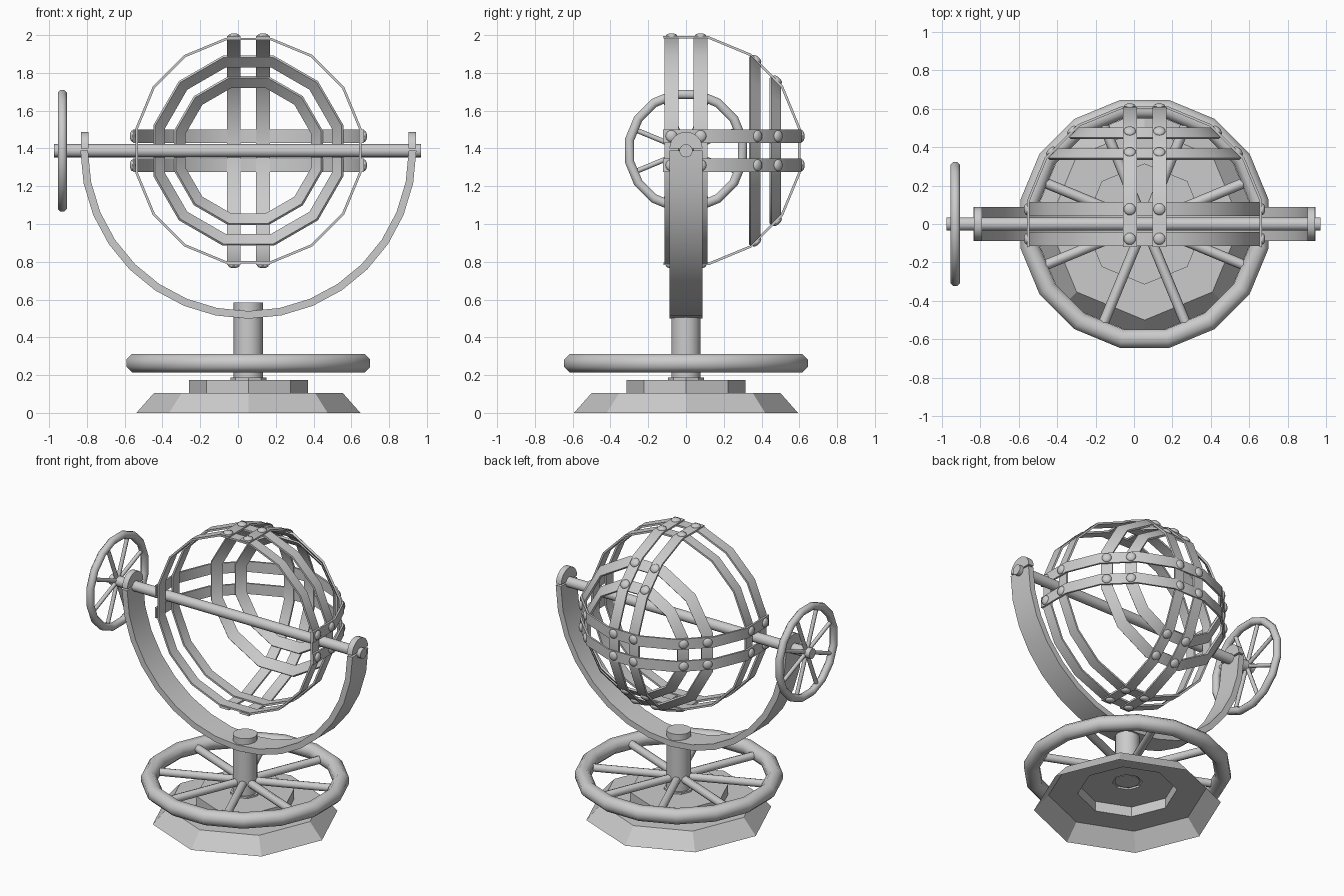
import bpy, bmesh, math
from math import pi, cos, sin, radians
from mathutils import Matrix, Vector

old = bpy.data.objects.get("Cube")
if old:
    bpy.data.objects.remove(old)

GREY = (0.6, 0.6, 0.6, 1)
metal = bpy.data.materials.new("grey_metal")
metal.diffuse_color = GREY
metal.use_nodes = True
metal.node_tree.nodes["Principled BSDF"].inputs["Base Color"].default_value = GREY

CX, AXLE_Z = 0.055, 1.388
HUB = Vector((CX, 0, AXLE_Z))
STEP = pi / 8                      # sixteen-sided hoops


def frame(origin, u, v):
    """Matrix whose sweep plane is spanned by u and v."""
    u, v = Vector(u), Vector(v)
    m = Matrix((u, v, u.cross(v))).transposed().to_4x4()
    return Matrix.Translation(origin) @ m


def finish(name, bm, smooth=30):
    bmesh.ops.recalc_face_normals(bm, faces=bm.faces)
    mesh = bpy.data.meshes.new(name)
    bm.to_mesh(mesh)
    bm.free()
    obj = bpy.data.objects.new(name, mesh)
    bpy.context.collection.objects.link(obj)
    mesh.materials.append(metal)
    bpy.ops.object.select_all(action="DESELECT")
    obj.select_set(True)
    bpy.context.view_layer.objects.active = obj
    bpy.ops.object.shade_smooth_by_angle(angle=radians(smooth))
    return obj


def sweep(name, section, angles, mat, loop=True, shut=True, smooth=30):
    """Turn a (radius, offset) section through the angles."""
    bm = bmesh.new()
    rows = [[bm.verts.new(mat @ Vector((r * cos(a), r * sin(a), w)))
             for r, w in section] for a in angles]
    n, k = len(rows), len(section)
    for i in range(n if loop else n - 1):
        for j in range(k if shut else k - 1):
            p, q = rows[i], rows[(i + 1) % n]
            bm.faces.new((p[j], p[(j + 1) % k], q[(j + 1) % k], q[j]))
    if not loop:
        bm.faces.new(rows[0])
        bm.faces.new(rows[-1])
    bmesh.ops.remove_doubles(bm, verts=bm.verts, dist=0.0001)
    return finish(name, bm, smooth)


def ring_angles(n, shift=0.0):
    return [(i + shift) * 2 * pi / n for i in range(n)]


def rod(bm, a, b, radius, sides):
    a, b = Vector(a), Vector(b)
    rot = (b - a).to_track_quat("Z", "Y").to_matrix().to_4x4()
    bmesh.ops.create_cone(bm, cap_ends=True, segments=sides, radius1=radius,
                          radius2=radius, depth=(b - a).length,
                          matrix=Matrix.Translation((a + b) / 2) @ rot)


def wheel(name, mat, size):
    """Tubular rim with eight spokes."""
    tube = [(size * (0.597 + 0.052 * cos(t)) / cos(pi / 16), size * 0.052 * sin(t))
            for t in ring_angles(8, 0.5)]
    sweep(name + "_rim", tube, ring_angles(16, 0.5), mat, smooth=50)
    bm = bmesh.new()
    for t in ring_angles(8, 0.5):
        tip = Vector((cos(t), sin(t), 0)) * size * 0.59
        rod(bm, mat @ Vector((0, 0, 0)), mat @ tip, size * 0.027, 8)
    finish(name + "_spokes", bm, 50)


def strap_section(outer, thick, mid, width, sides):
    k = 1 / cos(pi / sides)
    lo, hi = mid - width / 2, mid + width / 2
    return [((outer - thick) * k, lo), (outer * k, lo),
            (outer * k, hi), ((outer - thick) * k, hi)]


X, Y, Z = (1, 0, 0), (0, 1, 0), (0, 0, 1)

# Stepped hollow base and pillar
ground = frame((CX, 0, 0), X, Y)
sweep("base", [(0.593, 0), (0.5, 0.105), (0.315, 0.105), (0.315, 0.175),
               (0.095, 0.175), (0.095, 0.187), (0.07, 0.187)],
      ring_angles(8), ground, shut=False)
bm = bmesh.new()
rod(bm, (CX, 0, 0.18), (CX, 0, 0.585), 0.078, 16)
finish("pillar", bm)

# Steering wheels
wheel("turning_wheel", frame((CX, 0, 0.263), X, Y), 1.0)
wheel("tilt_wheel", frame((-0.93, 0, AXLE_Z), Y, Z), 0.5)

# Axle
bm = bmesh.new()
rod(bm, (-0.975, 0, AXLE_Z), (0.97, 0, AXLE_Z), 0.035, 16)
finish("axle", bm)

# Yoke with rounded ends
front = frame(HUB, X, Z)
arc = [pi + i * pi / 16 for i in range(17)]
sweep("yoke", strap_section(0.885, 0.04, 0, 0.175, 16 * 2), arc, front, loop=False)
for side, label in ((-1, "right"), (1, "left")):
    tab = frame((CX + side * 0.867, 0, AXLE_Z + 0.012), Y, Z)
    sweep("yoke_end_" + label, [(0, -0.02), (0.0875, -0.02), (0.0875, 0.02), (0, 0.02)],
          [i * pi / 12 for i in range(13)], tab, loop=False)

# Cage hoops: full rings, then half straps wrapping round the back
GAP, WIDE = 0.077, 0.073
half = [(i - 0.5) * STEP for i in range(10)]
upright = frame(HUB, Y, Z)
level = frame(HUB, Y, X)
for side in (-1, 1):
    sweep("front_hoop", strap_section(0.598, 0.013, side * GAP, WIDE, 16),
          ring_angles(16, 0.5), front)
    # The half straps start just ahead of the hoops and end just ahead of them
    sweep("upright_strap", strap_section(0.606, 0.013, side * GAP, WIDE, 16),
          [a - pi / 2 for a in half][0:1] + [a - pi / 2 for a in half][1:], upright, loop=False)
    sweep("level_strap", strap_section(0.612, 0.013, side * GAP, WIDE, 16),
          [a - pi / 2 for a in half], level, loop=False)

# Slanted rear rings, lying along the 45 degree facets of the cage
diag = Vector((1, 1)).normalized()
along = Vector((-1, 1)).normalized()
for side in (-1, 1):
    section = []
    for depth, slide in ((0.584, -1), (0.598, -1), (0.598, 1), (0.584, 1)):
        p = diag * depth + along * (side * GAP + slide * WIDE / 2)
        section.append((p.x / cos(pi / 12), -p.y))
    sweep("rear_ring", section, ring_angles(12, 0.5), front)

# Rivets wherever straps cross
bm = bmesh.new()
for mat, radius, turns in ((upright, 0.607, (-2, -1, 1, 2)),
                           (level, 0.613, (-2, -1, 0, 1, 2))):
    for turn in turns:
        spin = mat @ Matrix.Rotation(turn * pi / 4, 4, "Z")
        for a in (-GAP, GAP):
            for b in (-GAP, GAP):
                dome = Matrix.Translation((radius, a, b)) @ Matrix.Diagonal((0.5, 1, 1, 1))
                bmesh.ops.create_uvsphere(bm, u_segments=10, v_segments=8,
                                          radius=0.031, matrix=spin @ dome)
finish("rivets", bm, 60)
